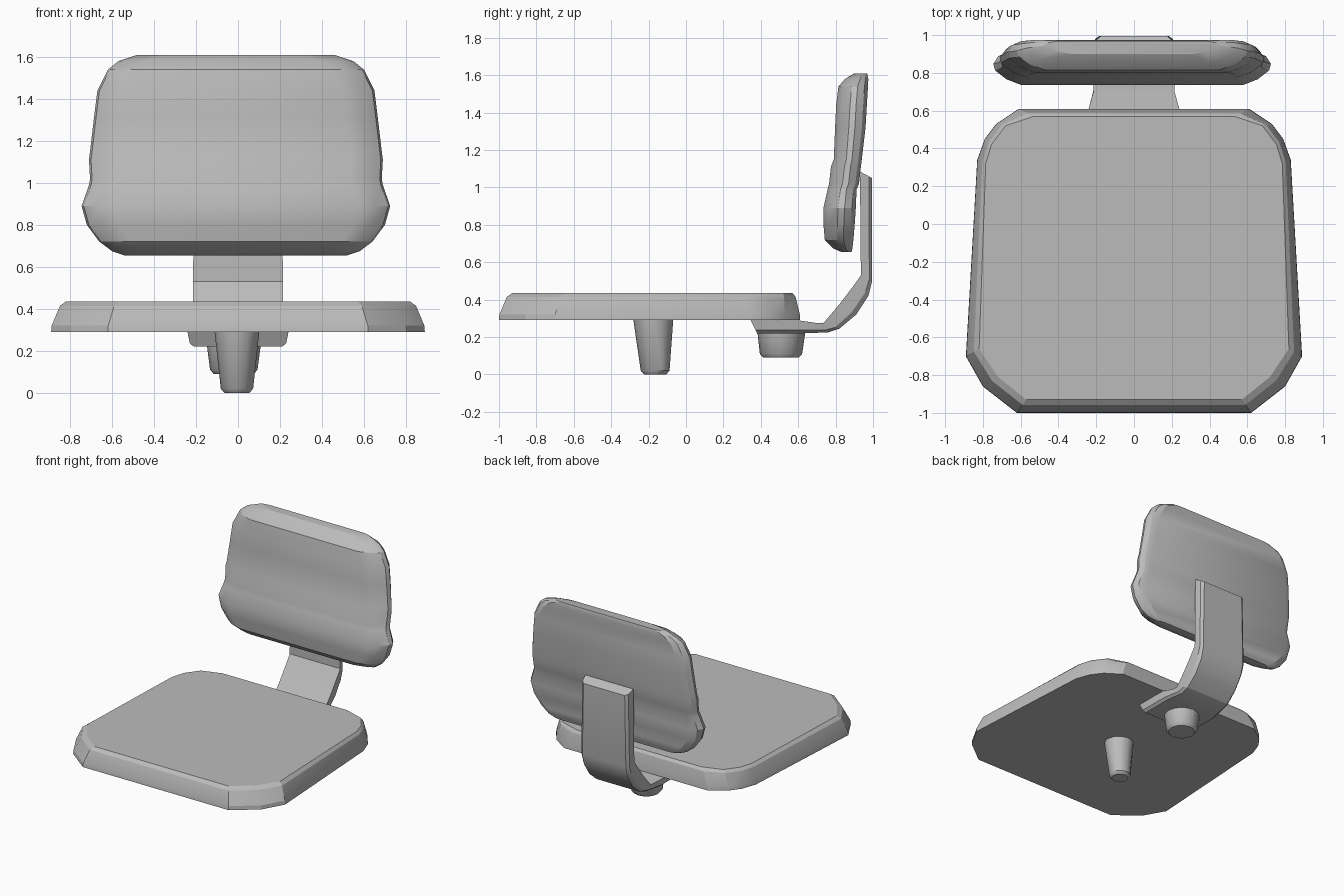
import bpy, bmesh, math

cube = bpy.data.objects.get("Cube")
if cube:
    bpy.data.objects.remove(cube, do_unlink=True)

grey = bpy.data.materials.new("plain_grey")
grey.use_nodes = True
colour = (0.5, 0.5, 0.5, 1)
grey.diffuse_color = colour
grey.node_tree.nodes["Principled BSDF"].inputs["Base Color"].default_value = colour


def loft(name, rings, angle=20):
    """Skin a list of matching closed rings and cap both ends."""
    bm = bmesh.new()
    loops = [[bm.verts.new(p) for p in ring] for ring in rings]
    n = len(loops[0])
    for a, b in zip(loops, loops[1:]):
        for i in range(n):
            j = (i + 1) % n
            bm.faces.new((a[i], a[j], b[j], b[i]))
    bm.faces.new(loops[0][::-1])
    bm.faces.new(loops[-1])
    bmesh.ops.recalc_face_normals(bm, faces=bm.faces)
    mesh = bpy.data.meshes.new(name)
    bm.to_mesh(mesh)
    bm.free()
    mesh.materials.append(grey)
    obj = bpy.data.objects.new(name, mesh)
    bpy.context.collection.objects.link(obj)
    bpy.ops.object.select_all(action="DESELECT")
    obj.select_set(True)
    bpy.context.view_layer.objects.active = obj
    bpy.ops.object.shade_smooth_by_angle(angle=math.radians(angle))
    return obj


def mirrored(half):
    """Close a half outline (x > 0) with its mirror image."""
    return half + [(-x, *rest) for x, *rest in reversed(half)]


# Seat cushion: tapered rounded outline, narrowing towards its top face
outer = mirrored([(.62, -1), (.80, -.86), (.89, -.70), (.83, .34),
                  (.79, .45), (.73, .53), (.61, .61)])
inner = mirrored([(.57, -.93), (.72, -.81), (.82, -.66), (.785, .32),
                  (.755, .42), (.68, .52), (.53, .57)])
seat_rings = []
for z, t in ((.29, 0), (.32, .03), (.415, .6), (.435, 1)):
    seat_rings.append([(a + (c - a) * t, b + (d - b) * t, z)
                       for (a, b), (c, d) in zip(outer, inner)])
loft("seat_cushion", seat_rings)

# Backrest: height, half width, front y, back y
levels = [(.655, .53, .83, .885), (.675, .59, .785, .89), (.72, .65, .742, .895),
          (.80, .71, .735, .902), (.89, .735, .735, .908), (.99, .70, .757, .912),
          (1.02, .695, .765, .925), (1.11, .70, .775, .935), (1.15, .695, .79, .94),
          (1.32, .675, .797, .96), (1.44, .66, .803, .967), (1.54, .61, .815, .973),
          (1.58, .56, .85, .975), (1.61, .47, .90, .968)]
back_rings = []
for z, w, front, back in levels:
    d = back - front
    half = [(w - .15, front), (w - .07, front + d * .18), (w - .01, front + d * .45),
            (w, front + d * .65), (w - .025, back - d * .12), (w - .07, back)]
    back_rings.append([(x - .01, y, z) for x, y in mirrored(half)])
loft("backrest_cushion", back_rings, 25)

# Bent support bracket: inner y, inner z, outer y, outer z, half width
stations = [(.93, 1.085, .995, 1.05, .205), (.935, .53, .995, .50, .215),
            (.90, .48, .975, .42, .215), (.82, .375, .91, .32, .215),
            (.735, .275, .82, .245, .215), (.70, .275, .76, .225, .215),
            (.61, .288, .62, .22, .24), (.345, .292, .38, .22, .24)]
arm_rings = []
for yi, zi, yo, zo, w in stations:
    ym, zm = yi + (yo - yi) * .75, zi + (zo - zi) * .75
    arm_rings.append(mirrored([(w, yi, zi), (w - .01, ym, zm), (w - .03, yo, zo)]))
loft("support_bracket", arm_rings)


def peg(name, x, top, bottom, sides=12):
    """Tapered peg with a rounded lower rim; ends are (y, z, radius)."""
    yb, zb, rb = bottom
    ends = [top, (yb, zb + .02, rb), (yb, zb, rb - .018)]
    loft(name, [[(x + r * math.cos(k * math.tau / sides),
                  y + r * math.sin(k * math.tau / sides), z)
                 for k in range(sides)] for y, z, r in ends], 35)


# Mounting pegs under the seat and under the bracket
peg("seat_peg", -.005, (-.175, .295, .107), (-.165, 0, .077))
peg("bracket_peg", -.02, (.51, .225, .128), (.508, .09, .113))
